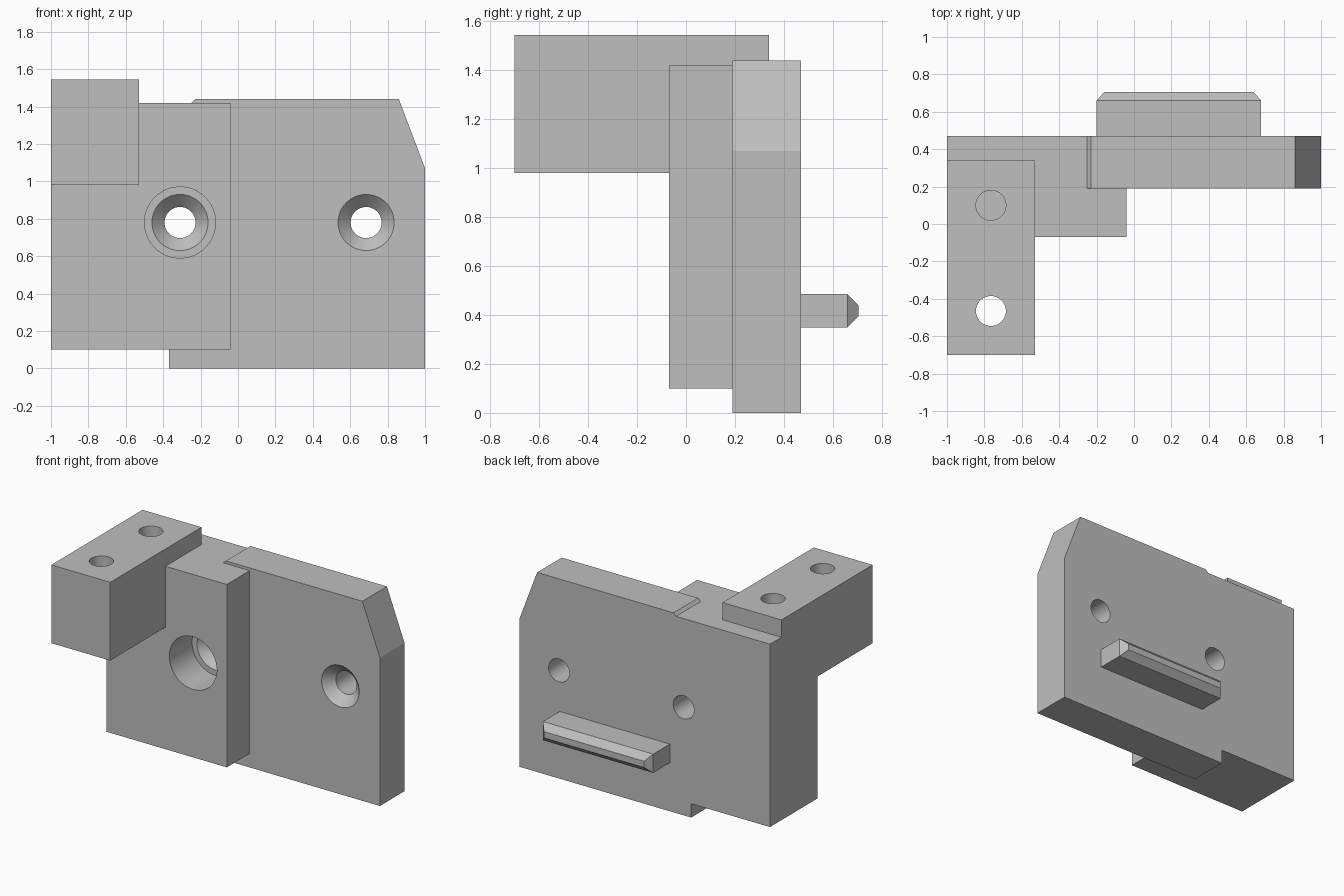
import bpy, bmesh, math
from mathutils import Matrix, Vector

if "Cube" in bpy.data.objects:
    bpy.data.objects.remove(bpy.data.objects["Cube"], do_unlink=True)

grey = bpy.data.materials.new("machined_grey")
grey.use_nodes = True
colour = (0.52, 0.52, 0.52, 1)
grey.diffuse_color = colour
grey.node_tree.nodes["Principled BSDF"].inputs["Base Color"].default_value = colour


def finish(name, bm):
    bmesh.ops.recalc_face_normals(bm, faces=bm.faces)
    mesh = bpy.data.meshes.new(name)
    bm.to_mesh(mesh)
    bm.free()
    mesh.materials.append(grey)
    obj = bpy.data.objects.new(name, mesh)
    bpy.context.collection.objects.link(obj)
    return obj


def loft(name, rings):
    """Skin a stack of equal-length rings and cap both ends."""
    bm = bmesh.new()
    loops = [[bm.verts.new(p) for p in ring] for ring in rings]
    n = len(loops[0])
    for a, b in zip(loops, loops[1:]):
        for i in range(n):
            j = (i + 1) % n
            bm.faces.new((a[i], a[j], b[j], b[i]))
    bm.faces.new(loops[0])
    bm.faces.new(loops[-1])
    return finish(name, bm)


def plate(name, outline, y0, y1):
    return loft(name, [[(x, y, z) for x, z in outline] for y in (y0, y1)])


def rect(x0, x1, z0, z1):
    return [(x0, z0), (x1, z0), (x1, z1), (x0, z1)]


def bore(name, profile, placement, sides=64):
    """Turned cutter from (radius, distance along axis) pairs."""
    turn = [2 * math.pi * i / sides for i in range(sides)]
    return loft(name, [[placement @ Vector((r * math.cos(t), r * math.sin(t), d))
                        for t in turn] for r, d in profile])


def combine(target, tool, operation):
    mod = target.modifiers.new(operation.lower(), 'BOOLEAN')
    mod.operation = operation
    mod.solver = 'EXACT'
    mod.object = tool
    bpy.ops.object.select_all(action='DESELECT')
    bpy.context.view_layer.objects.active = target
    target.select_set(True)
    bpy.ops.object.modifier_apply(modifier=mod.name)
    bpy.data.objects.remove(tool, do_unlink=True)


# Back plate with stepped edge and sloped corner
front, back = 0.19, 0.47
bracket = plate("mounting_bracket", [
    (-1, 0.10), (-0.37, 0.10), (-0.37, 0), (1, 0), (1, 1.07),
    (0.86, 1.44), (-0.23, 1.44), (-0.25, 1.42), (-1, 1.42)], front, back)

# Front block and overhanging arm
combine(bracket, plate("front_block", rect(-1, -0.04, 0.10, 1.42), -0.07, front), 'UNION')
combine(bracket, plate("arm", rect(-1, -0.53, 0.98, 1.545), -0.70, 0.34), 'UNION')

# Rear locating key with tapered tip
key_base = rect(-0.20, 0.68, 0.35, 0.485)
key_tip = rect(-0.16, 0.64, 0.395, 0.44)
key = loft("locating_key", [[(x, y, z) for x, z in ring] for ring, y in
                            ((key_base, 0.44), (key_base, 0.66), (key_tip, 0.705))])
combine(bracket, key, 'UNION')

# Countersunk screw holes, the one in the block reached by a counterbore
along_y = Matrix.Rotation(-math.pi / 2, 4, 'X')
sink = [(0.15, front), (0.083, front + 0.067), (0.083, 0.6)]
holes = [
    bore("plate_hole", [(0.15, 0)] + sink, Matrix.Translation((0.685, 0, 0.78)) @ along_y),
    bore("block_hole", [(0.19, -0.2), (0.19, front)] + sink,
         Matrix.Translation((-0.31, 0, 0.78)) @ along_y),
]
# Vertical arm holes: front one through, rear one blind
for name, y, floor in (("arm_through_hole", -0.465, 0.8), ("arm_blind_hole", 0.10, 1.0)):
    holes.append(bore(name, [(0.08, floor), (0.08, 1.7)], Matrix.Translation((-0.765, y, 0))))
for hole in holes:
    combine(bracket, hole, 'DIFFERENCE')

bpy.ops.object.select_all(action='DESELECT')
bpy.context.view_layer.objects.active = bracket
bracket.select_set(True)
bpy.ops.object.shade_smooth_by_angle(angle=math.radians(20))
